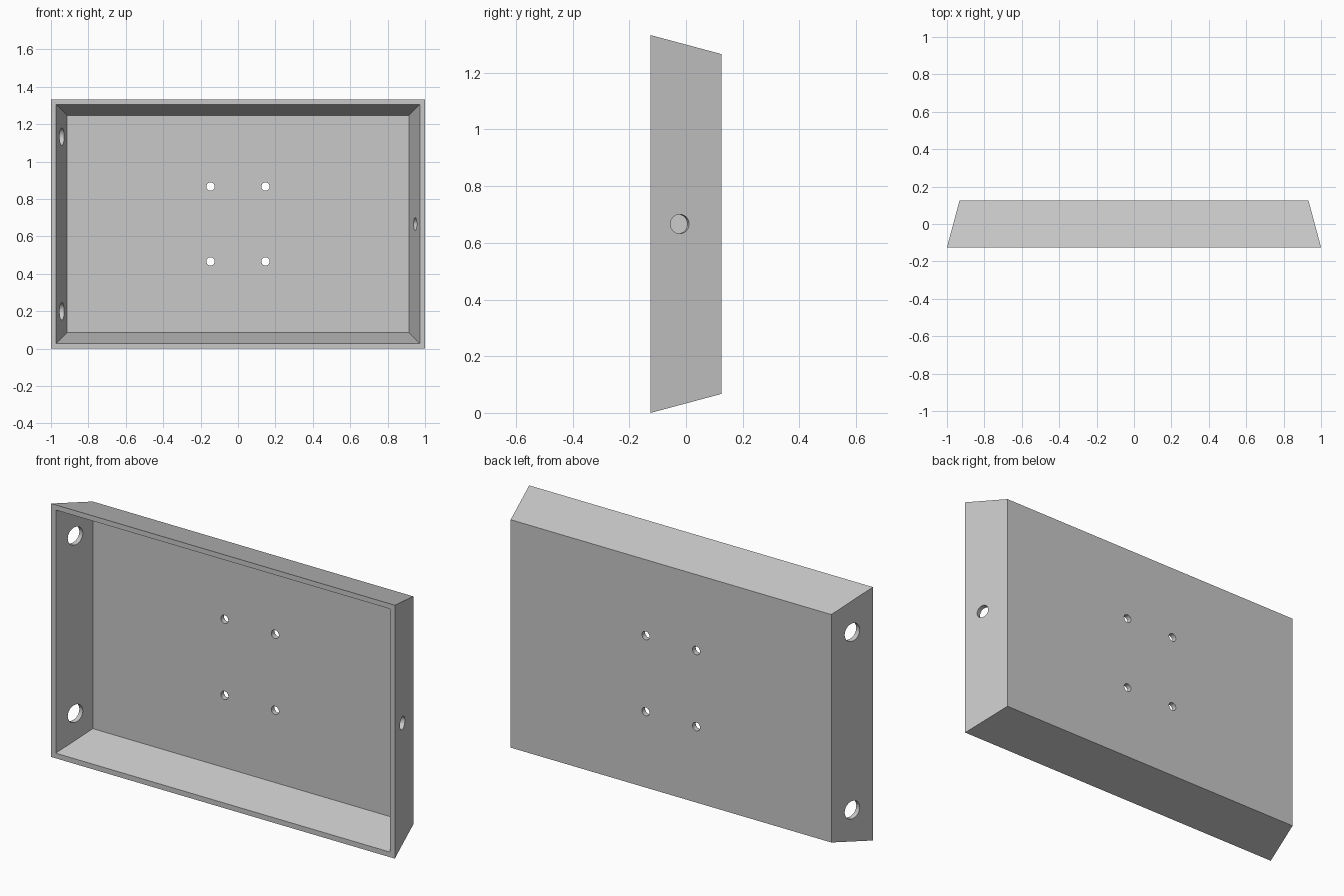
import bpy
import bmesh
import math
from mathutils import Vector

cube = bpy.data.objects.get("Cube")
if cube:
    bpy.data.objects.remove(cube, do_unlink=True)

# Main sizes
HALF_W, HEIGHT, HALF_D = 1.0, 1.333, 0.125
MID_Z = HEIGHT / 2
WALL = 0.027
TILT = math.radians(15)
SLOPE = math.tan(TILT)

grey = bpy.data.materials.new("plain grey")
grey.use_nodes = True
colour = (0.58, 0.58, 0.58, 1)
grey.diffuse_color = colour
grey.node_tree.nodes["Principled BSDF"].inputs["Base Color"].default_value = colour


def rectangle(bm, y, thickness):
    """Rectangular loop at depth y, moved inwards by the wall thickness."""
    inset = SLOPE * (y + HALF_D) + thickness
    w, h = HALF_W - inset, MID_Z - inset
    return [bm.verts.new((sx * w, y, MID_Z + sz * h))
            for sx, sz in ((-1, -1), (1, -1), (1, 1), (-1, 1))]


# Hollow tapered tray: back, front rim, inner rim, inner floor
bm = bmesh.new()
loops = [rectangle(bm, y, t) for y, t in
         ((HALF_D, 0), (-HALF_D, 0), (-HALF_D, WALL), (HALF_D - WALL, WALL))]
for a, b in zip(loops, loops[1:]):
    for i in range(4):
        j = (i + 1) % 4
        bm.faces.new((a[i], a[j], b[j], b[i]))
bm.faces.new(loops[0])
bm.faces.new(loops[-1])
bmesh.ops.recalc_face_normals(bm, faces=bm.faces)
mesh = bpy.data.meshes.new("tapered_tray")
bm.to_mesh(mesh)
bm.free()
mesh.materials.append(grey)
tray = bpy.data.objects.new("tapered_tray", mesh)
bpy.context.collection.objects.link(tray)


def drill(name, centre, axis, radius):
    """Cut a round hole through one wall."""
    bpy.ops.mesh.primitive_cylinder_add(
        vertices=32, radius=radius, depth=0.12, location=centre,
        rotation=Vector(axis).to_track_quat("Z", "Y").to_euler())
    cutter = bpy.context.object
    cutter.name = name
    cutter.hide_render = True
    cutter.data.materials.append(grey)
    mod = tray.modifiers.new(name, "BOOLEAN")
    mod.operation = "DIFFERENCE"
    mod.solver = "EXACT"
    mod.object = cutter
    bpy.context.view_layer.objects.active = tray
    bpy.ops.object.modifier_apply(modifier=name)
    bpy.data.objects.remove(cutter, do_unlink=True)


def drill_side(name, side, y, z, radius):
    """Cut a hole square to the sloping side wall."""
    x = side * (HALF_W - SLOPE * (y + HALF_D))
    drill(name, (x, y, z), (side * math.cos(TILT), math.sin(TILT), 0), radius)


# Four small mounting holes in the back
for sx in (-1, 1):
    for sz in (-1, 1):
        drill("mounting_hole", (sx * 0.147, HALF_D - WALL / 2, MID_Z + sz * 0.2),
              (0, 1, 0), 0.022)

# Two large holes in one side, a smaller one in the other
for sz in (-1, 1):
    drill_side("large_side_hole", -1, -0.001, MID_Z + sz * 0.467, 0.047)
drill_side("small_side_hole", 1, -0.022, MID_Z, 0.034)

# Smooth hole walls, crisp edges
bpy.ops.object.select_all(action="DESELECT")
tray.select_set(True)
bpy.context.view_layer.objects.active = tray
bpy.ops.object.shade_smooth_by_angle(angle=math.radians(30))
